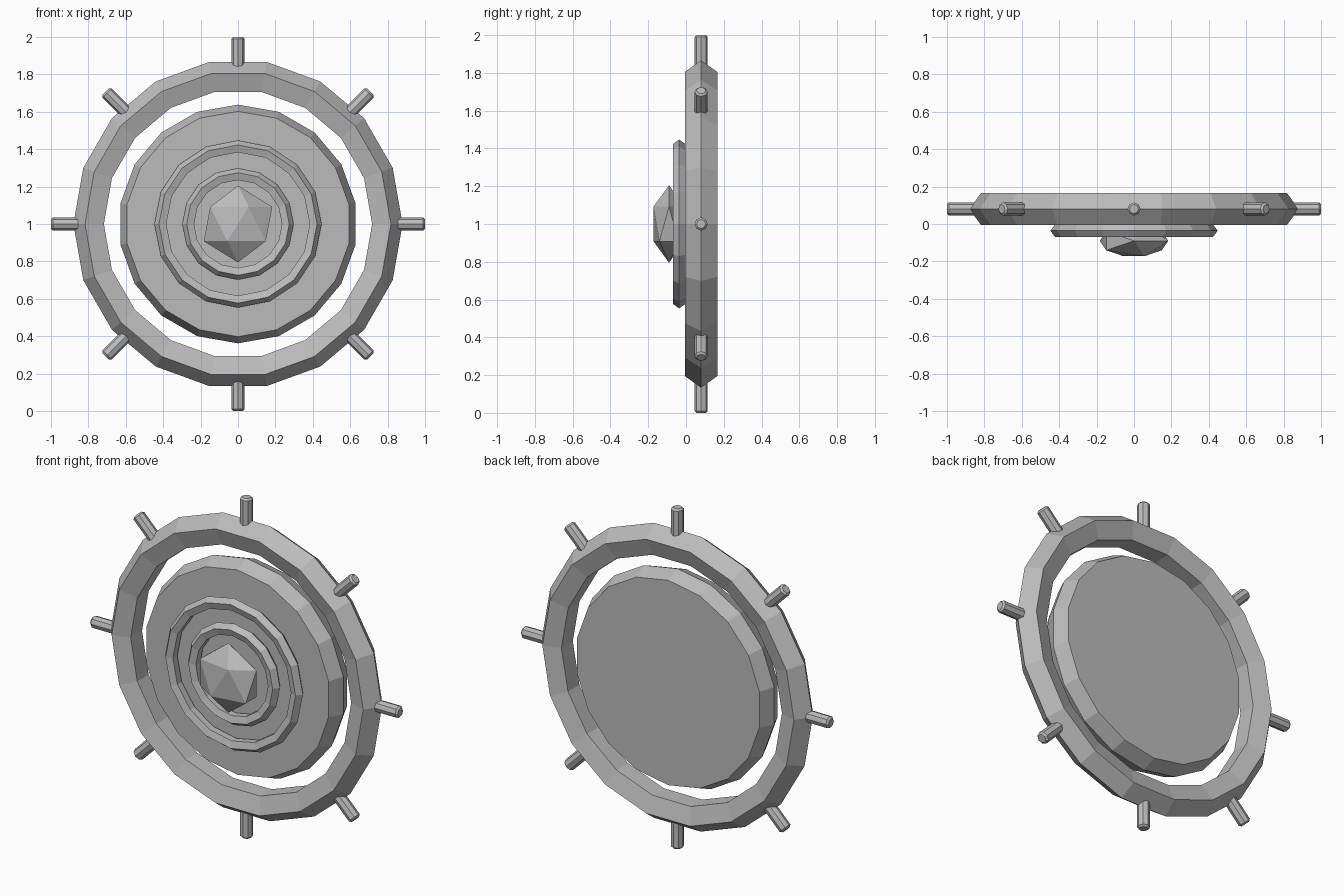
import bpy, bmesh, math
from mathutils import Matrix, Vector

cube = bpy.data.objects.get("Cube")
if cube:
    bpy.data.objects.remove(cube)

CENTRE_Z = 1.0
RIM_Y = 0.08

metal = bpy.data.materials.new("grey_metal")
metal.use_nodes = True
metal.diffuse_color = (0.5, 0.5, 0.5, 1)
metal.node_tree.nodes["Principled BSDF"].inputs["Base Color"].default_value = (0.5, 0.5, 0.5, 1)


def add_object(name, bm, location):
    bmesh.ops.recalc_face_normals(bm, faces=bm.faces)
    mesh = bpy.data.meshes.new(name)
    bm.to_mesh(mesh)
    bm.free()
    mesh.materials.append(metal)
    obj = bpy.data.objects.new(name, mesh)
    obj.location = location
    bpy.context.collection.objects.link(obj)
    return obj


def lathe(name, profile, sides, y, start=0.0, closed=True):
    """Turn (radius, depth) points about the y axis; open profiles get caps."""
    bm = bmesh.new()
    loops = []
    for i in range(sides):
        a = start + math.tau * i / sides
        loops.append([bm.verts.new((r * math.cos(a), d, r * math.sin(a))) for r, d in profile])
    n = len(profile)
    for i in range(sides):
        p, q = loops[i], loops[(i + 1) % sides]
        for j in range(n if closed else n - 1):
            k = (j + 1) % n
            bm.faces.new((p[j], p[k], q[k], q[j]))
    if not closed:
        bm.faces.new([l[0] for l in loops])
        bm.faces.new([l[-1] for l in loops])
    return add_object(name, bm, (0, y, CENTRE_Z))


def pentagon(major, minor):
    """Five-sided ring section with one corner pointing outward."""
    angles = [math.tau * i / 5 for i in range(5)]
    return [(major + minor * math.cos(a), minor * math.sin(a)) for a in angles]


# Outer rim and the two raised rings on the hub
lathe("outer_rim", pentagon(0.79, 0.09), 18, RIM_Y)
lathe("large_hub_ring", pentagon(0.412, 0.035), 16, -0.036, math.pi / 2)
lathe("small_hub_ring", pentagon(0.263, 0.035), 16, -0.036, math.pi / 2)

# Hub disc with a ridged edge
lathe("hub_disc", [(0.602, -0.085), (0.638, 0), (0.602, 0.085)], 18, RIM_Y,
      math.pi / 2, closed=False)

# Faceted centre stone, flattened front to back
bm = bmesh.new()
bmesh.ops.create_icosphere(bm, subdivisions=1, radius=0.205)
bmesh.ops.scale(bm, vec=(1, 0.47, 1), verts=bm.verts)
add_object("centre_stone", bm, (0, -0.09, CENTRE_Z))

# Eight handles around the rim, with chamfered ends
for i in range(8):
    angle = math.tau * i / 8
    length = 0.2
    bm = bmesh.new()
    bmesh.ops.create_cone(bm, cap_ends=True, segments=8, radius1=0.035, radius2=0.035, depth=length)
    ends = [e for e in bm.edges if abs(e.verts[0].co.z - e.verts[1].co.z) < 0.01]
    bmesh.ops.bevel(bm, geom=ends, offset=0.01, segments=1, affect='EDGES')
    bmesh.ops.translate(bm, vec=Vector((0, 0, 1 - length / 2)), verts=bm.verts)
    bmesh.ops.rotate(bm, cent=(0, 0, 0), matrix=Matrix.Rotation(angle, 3, 'Y'), verts=bm.verts)
    add_object(f"handle_{i + 1}", bm, (0, RIM_Y, CENTRE_Z))
